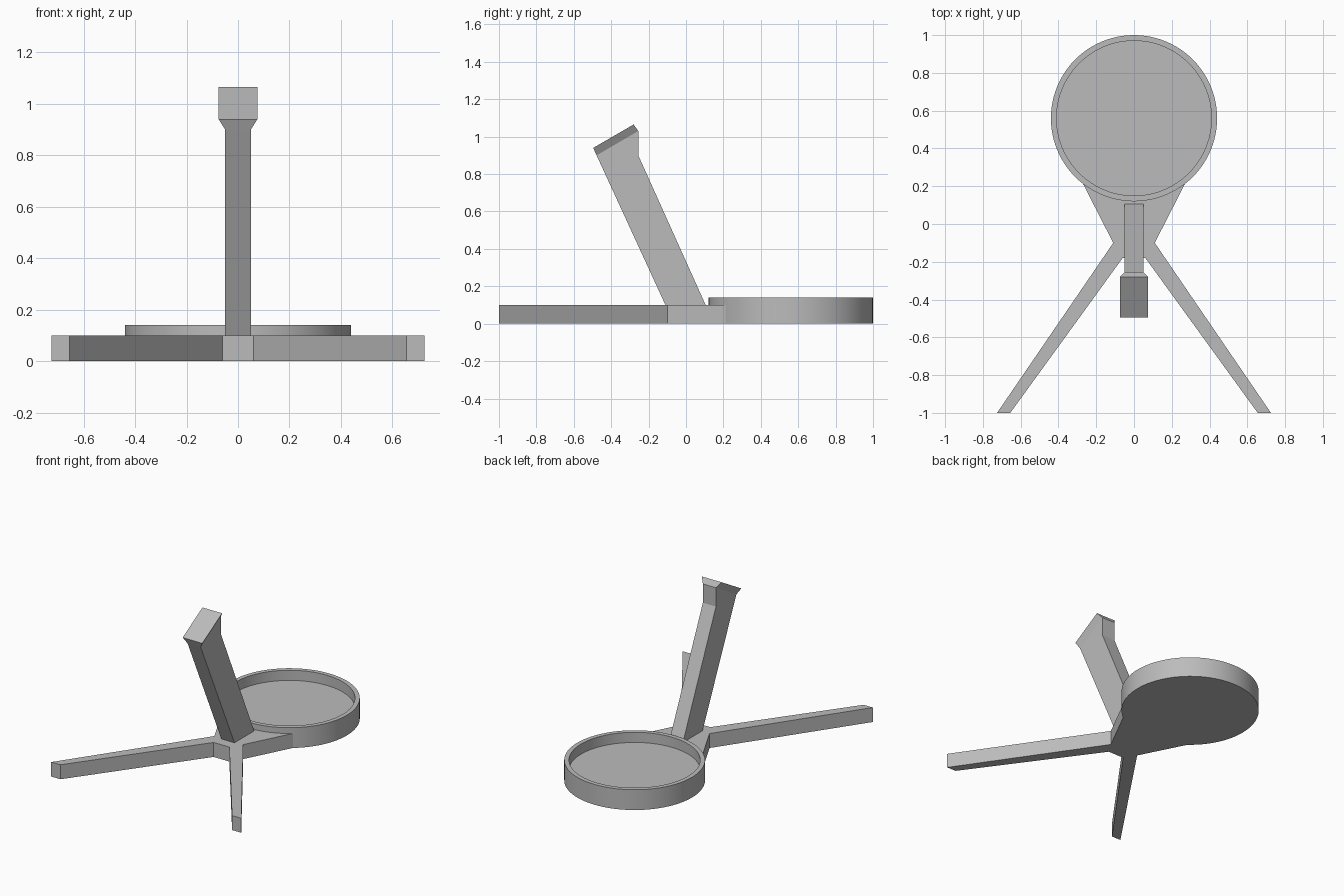
import bpy, bmesh, math
from mathutils import Vector

cube = bpy.data.objects.get("Cube")
if cube:
    bpy.data.objects.remove(cube)

grey = bpy.data.materials.new("plain grey")
grey.use_nodes = True
COLOUR = (0.5, 0.5, 0.5, 1)
grey.diffuse_color = COLOUR
grey.node_tree.nodes["Principled BSDF"].inputs["Base Color"].default_value = COLOUR


def loft(name, rings, closed=False, smooth=False):
    """Join matching rings of points into a solid, capped unless closed on itself."""
    bm = bmesh.new()
    loops = [[bm.verts.new(p) for p in ring] for ring in rings]
    n = len(loops[0])
    pairs = list(zip(loops, loops[1:]))
    if closed:
        pairs.append((loops[-1], loops[0]))
    else:
        bm.faces.new(loops[0])
        bm.faces.new(loops[-1])
    for a, b in pairs:
        for i in range(n):
            j = (i + 1) % n
            bm.faces.new((a[i], a[j], b[j], b[i]))
    bmesh.ops.recalc_face_normals(bm, faces=bm.faces)
    mesh = bpy.data.meshes.new(name)
    bm.to_mesh(mesh)
    bm.free()
    mesh.materials.append(grey)
    obj = bpy.data.objects.new(name, mesh)
    bpy.context.collection.objects.link(obj)
    if smooth:
        bpy.ops.object.select_all(action='DESELECT')
        obj.select_set(True)
        bpy.context.view_layer.objects.active = obj
        bpy.ops.object.shade_smooth_by_angle(angle=math.radians(30))
    return obj


# Round dish with a raised rim
DISH_Y, RADIUS, INNER, RIM, FLOOR = 0.56, 0.44, 0.41, 0.14, 0.07


def circle(r, z, sides=96):
    return [(r * math.cos(math.tau * i / sides),
             DISH_Y + r * math.sin(math.tau * i / sides), z) for i in range(sides)]


loft("dish", [circle(RADIUS, 0), circle(RADIUS, RIM), circle(INNER, RIM),
              circle(INNER, FLOOR)], smooth=True)

# Forked base: two splayed legs and a hub that ends inside the dish wall
right = [(0.06, -0.18), (0.655, -1), (0.725, -1), (0.11, -0.1), (0.27, 0.213)]
arc = []
for i in range(15):
    a = math.radians(-52 - 76 * i / 14)
    arc.append((0.425 * math.cos(a), DISH_Y + 0.425 * math.sin(a)))
outline = right + arc + [(-x, y) for x, y in reversed(right)]
loft("forked_base", [[(x, y, z) for x, y in outline] for z in (0, 0.1)])

# Leaning post, extruded across x from its side profile
profile = [(-0.11, 0.1), (0.105, 0.1), (-0.255, 0.9), (-0.255, 1.03), (-0.478, 0.9)]
loft("leaning_post", [[(x, y, z) for y, z in profile] for x in (-0.05, 0.05)])


# Flared head with a sloping top
def slope(half, front, back):
    return [Vector((-half, *front)), Vector((half, *front)),
            Vector((half, *back)), Vector((-half, *back))]


loft("flared_head", [slope(0.05, (-0.478, 0.9), (-0.255, 1.03)),
                     slope(0.075, (-0.496, 0.94), (-0.28, 1.065))])
